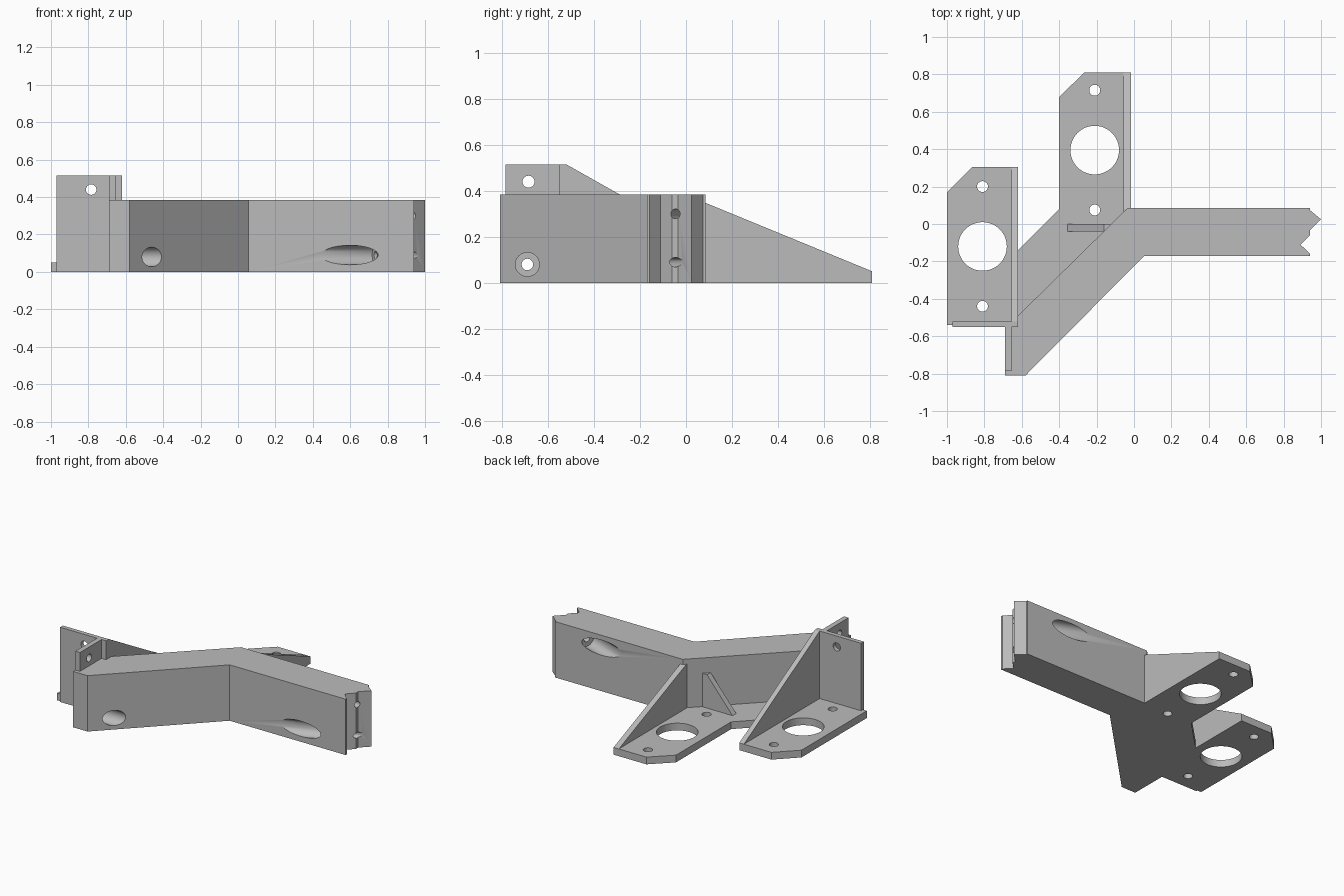
import bpy, bmesh, math
from mathutils import Vector

old = bpy.data.objects.get("Cube")
if old:
    bpy.data.objects.remove(old, do_unlink=True)

GREY = (0.5, 0.5, 0.5, 1)
mat = bpy.data.materials.new("light grey plastic")
mat.use_nodes = True
mat.diffuse_color = GREY
mat.node_tree.nodes["Principled BSDF"].inputs["Base Color"].default_value = GREY


def prism(name, outline, axis, lo, hi):
    """Extrude a 2D outline along an axis, from lo to hi."""
    place = {"x": lambda a, b, h: (h, a, b),
             "y": lambda a, b, h: (a, h, b),
             "z": lambda a, b, h: (a, b, h)}[axis]
    bm = bmesh.new()
    face = bm.faces.new([bm.verts.new(place(a, b, lo)) for a, b in outline])
    top = bmesh.ops.extrude_face_region(bm, geom=[face])["geom"]
    move = Vector(place(0, 0, hi - lo))
    bmesh.ops.translate(bm, vec=move, verts=[v for v in top if isinstance(v, bmesh.types.BMVert)])
    bmesh.ops.recalc_face_normals(bm, faces=bm.faces)
    mesh = bpy.data.meshes.new(name)
    bm.to_mesh(mesh)
    bm.free()
    mesh.materials.append(mat)
    obj = bpy.data.objects.new(name, mesh)
    bpy.context.collection.objects.link(obj)
    return obj


def drill(obj, start, end, radius):
    """Cut a round hole from start to end."""
    a, b = Vector(start), Vector(end)
    bpy.ops.mesh.primitive_cylinder_add(vertices=48, radius=radius, depth=(b - a).length,
                                        location=(a + b) / 2)
    cutter = bpy.context.object
    cutter.rotation_euler = (b - a).to_track_quat("Z", "Y").to_euler()
    cutter.hide_render = True
    cutter.data.materials.append(mat)
    cut = obj.modifiers.new("hole", "BOOLEAN")
    cut.operation, cut.solver, cut.object = "DIFFERENCE", "EXACT", cutter
    bpy.context.view_layer.objects.active = obj
    bpy.ops.object.modifier_apply(modifier=cut.name)
    bpy.data.objects.remove(cutter, do_unlink=True)


FLOOR, BEAM, TALL = 0.05, 0.385, 0.515

# Bent main beam with a tongue and groove at its free end
beam = prism("bent_beam", [
    (-0.69, -0.81), (-0.58, -0.81), (0.055, -0.17),
    (0.94, -0.17), (0.94, -0.158), (0.89, -0.11), (0.94, -0.06), (0.94, -0.035),
    (1.0, 0.025), (0.94, 0.075), (0.94, 0.085),
    (-0.035, 0.085), (-0.62, -0.49), (-0.62, -0.55), (-0.69, -0.55)], "z", 0, BEAM)

# Slanted screw holes from each side to the free end
slant = math.radians(20)
for side, z in ((-1, 0.09), (1, 0.3)):
    tip = Vector((0.94, -0.045, z))
    along = Vector((-math.cos(slant), side * math.sin(slant), 0))
    drill(beam, tip - along * 0.1, tip + along * 0.3, 0.021)
    drill(beam, tip + along * 0.218, tip + along * 0.85, 0.052)

# Straight screw hole through the mounting end
drill(beam, (-0.8, -0.69, 0.08), (-0.5, -0.69, 0.08), 0.025)
drill(beam, (-0.61, -0.69, 0.08), (-0.2, -0.69, 0.08), 0.052)

# Floor plate with its two motor trays
floor = prism("floor_plate", [
    (-1, -0.54), (-1, 0.17), (-0.865, 0.305), (-0.62, 0.305), (-0.62, -0.14),
    (-0.4, 0.08), (-0.4, 0.68), (-0.265, 0.81), (-0.015, 0.81), (-0.015, 0.085),
    (-0.035, 0.085), (-0.62, -0.49), (-0.62, -0.55), (-0.97, -0.55), (-0.97, -0.54)],
    "z", 0, FLOOR)
for x, y in ((-0.81, -0.12), (-0.21, 0.395)):
    for offset, radius in ((0, 0.13), (0.32, 0.029), (-0.32, 0.029)):
        drill(floor, (x, y + offset, -0.1), (x, y + offset, 0.2), radius)

# Upright mounting plate and tab
plate = prism("mounting_plate", [
    (-0.97, FLOOR), (-0.62, FLOOR), (-0.62, TALL), (-0.97, TALL)], "y", -0.55, -0.52)
drill(plate, (-0.785, -0.7, 0.44), (-0.785, -0.4, 0.44), 0.028)
tab = prism("mounting_tab", [
    (-0.785, BEAM), (-0.55, BEAM), (-0.55, TALL), (-0.785, TALL)], "x", -0.69, -0.655)
drill(tab, (-0.8, -0.685, 0.44), (-0.5, -0.685, 0.44), 0.026)

# Sloping side walls of the trays and the small rib
left = prism("outer_tray_wall", [
    (-0.52, FLOOR), (0.305, FLOOR), (-0.52, TALL)], "x", -0.655, -0.62)
right = prism("inner_tray_wall", [
    (0.06, FLOOR), (0.81, FLOOR), (0.08, 0.35), (0.06, 0.35)], "x", -0.055, -0.015)
rib = prism("small_rib", [
    (-0.355, FLOOR), (-0.125, FLOOR), (-0.125, 0.28), (-0.16, 0.28)], "y", -0.04, 0)

# Smooth hole walls, sharp everywhere else
bpy.ops.object.select_all(action="DESELECT")
for part in (beam, floor, plate, tab):
    part.select_set(True)
bpy.context.view_layer.objects.active = beam
bpy.ops.object.shade_smooth_by_angle(angle=math.radians(30))
